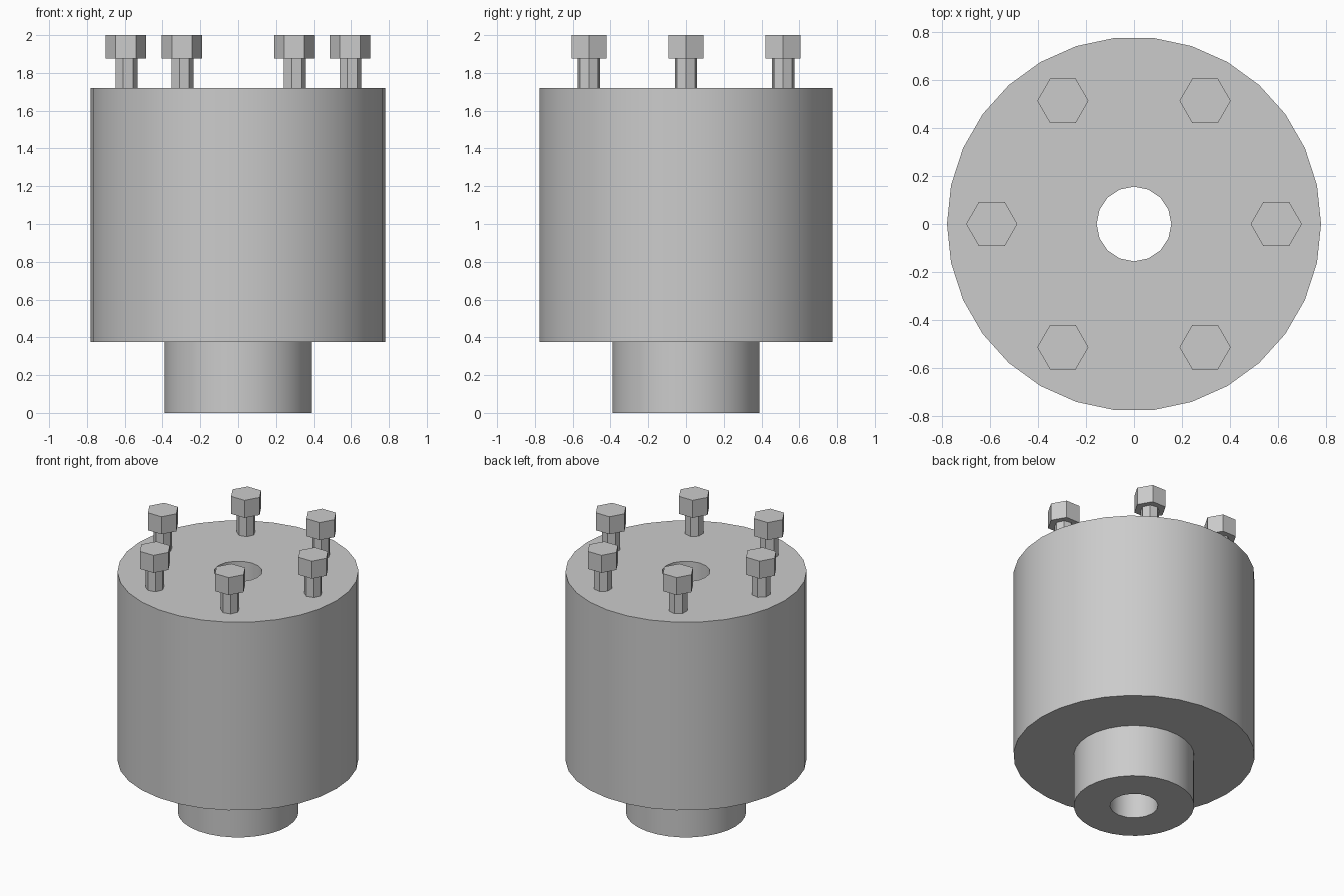
import bpy
import bmesh
from math import cos, sin, pi

default = bpy.data.objects.get("Cube")
if default:
    bpy.data.objects.remove(default, do_unlink=True)

# Single plain metal colour
GREY = (0.6, 0.6, 0.6, 1.0)
metal = bpy.data.materials.new("grey_metal")
metal.use_nodes = True
metal.diffuse_color = GREY
metal.node_tree.nodes["Principled BSDF"].inputs["Base Color"].default_value = GREY


def stepped_solid(name, levels, centre=(0, 0)):
    """Stack of prisms: each level is (sides, radius, bottom, top)."""
    bm = bmesh.new()
    for sides, radius, bottom, top in levels:
        ring = [bm.verts.new((centre[0] + radius * cos(2 * pi * i / sides),
                              centre[1] + radius * sin(2 * pi * i / sides), bottom))
                for i in range(sides)]
        base = bm.faces.new(ring)
        out = bmesh.ops.extrude_face_region(bm, geom=[base], use_keep_orig=True)
        lifted = [v for v in out["geom"] if isinstance(v, bmesh.types.BMVert)]
        bmesh.ops.translate(bm, verts=lifted, vec=(0, 0, top - bottom))
    bmesh.ops.recalc_face_normals(bm, faces=bm.faces)
    mesh = bpy.data.meshes.new(name)
    bm.to_mesh(mesh)
    bm.free()
    obj = bpy.data.objects.new(name, mesh)
    bpy.context.collection.objects.link(obj)
    mesh.materials.append(metal)
    return obj


def activate(obj):
    bpy.ops.object.select_all(action="DESELECT")
    obj.select_set(True)
    bpy.context.view_layer.objects.active = obj


# Main drum and the smaller collar under it
drum = stepped_solid("drum", [(30, 0.781, 0.375, 1.719)])
collar = stepped_solid("collar", [(30, 0.39, 0.0, 0.375)])

# Central bore through both
bore = stepped_solid("bore_cutter", [(16, 0.156, -0.2, 2.2)])
bore.hide_render = True
for part in (drum, collar):
    cut = part.modifiers.new("bore", "BOOLEAN")
    cut.operation = "DIFFERENCE"
    cut.solver = "EXACT"
    cut.object = bore
    activate(part)
    bpy.ops.object.modifier_apply(modifier=cut.name)
    bpy.ops.object.shade_smooth_by_angle(angle=pi / 6)
bpy.data.objects.remove(bore, do_unlink=True)

# Ring of six hex bolts, all facing the same way
for i in range(6):
    a = i * pi / 3
    spot = (0.594 * cos(a), 0.594 * sin(a))
    stepped_solid(f"bolt_shank_{i + 1}", [(7, 0.061, 1.719, 1.875)], spot)
    stepped_solid(f"bolt_head_{i + 1}", [(6, 0.107, 1.875, 2.0)], spot)
